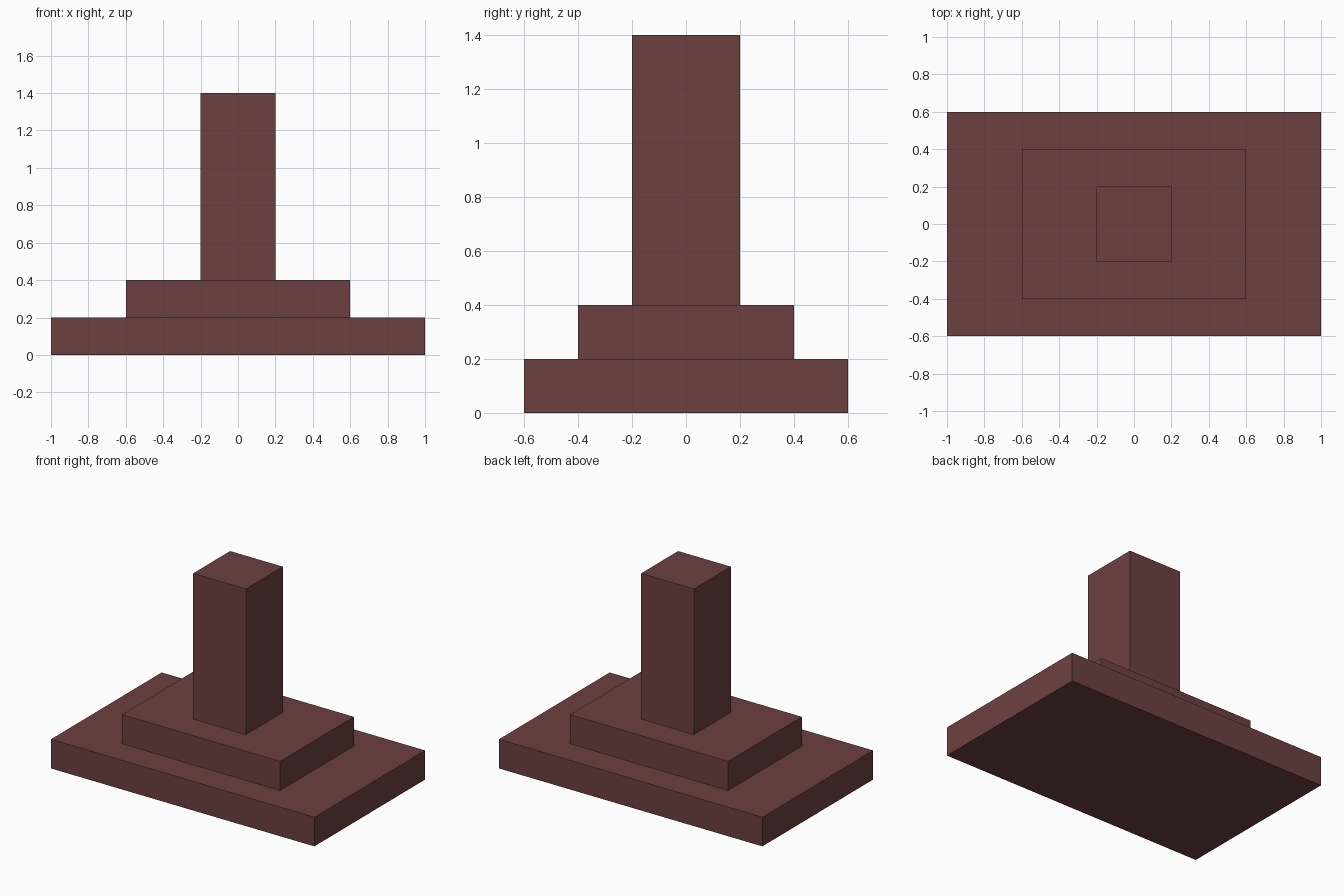
import bpy
import bmesh

if "Cube" in bpy.data.objects:
    bpy.data.objects.remove(bpy.data.objects["Cube"])

# Single flat colour
mat = bpy.data.materials.new("dark_red_brown")
mat.diffuse_color = (0.153, 0.0513, 0.0513, 1.0)
mat.use_nodes = True
mat.node_tree.nodes["Principled BSDF"].inputs["Base Color"].default_value = mat.diffuse_color


def block(name, width, depth, z0, z1):
    """Centred box spanning z0 to z1."""
    bm = bmesh.new()
    bmesh.ops.create_cube(bm, size=1.0)
    bmesh.ops.scale(bm, vec=(width, depth, z1 - z0), verts=bm.verts)
    bmesh.ops.translate(bm, vec=(0, 0, (z0 + z1) / 2), verts=bm.verts)
    mesh = bpy.data.meshes.new(name)
    bm.to_mesh(mesh)
    bm.free()
    mesh.materials.append(mat)
    obj = bpy.data.objects.new(name, mesh)
    bpy.context.collection.objects.link(obj)
    return obj


# Two stepped slabs and the square pillar
block("lower_step", 2.0, 1.2, 0.0, 0.2)
block("upper_step", 1.2, 0.8, 0.2, 0.4)
block("pillar", 0.4, 0.4, 0.4, 1.4)
